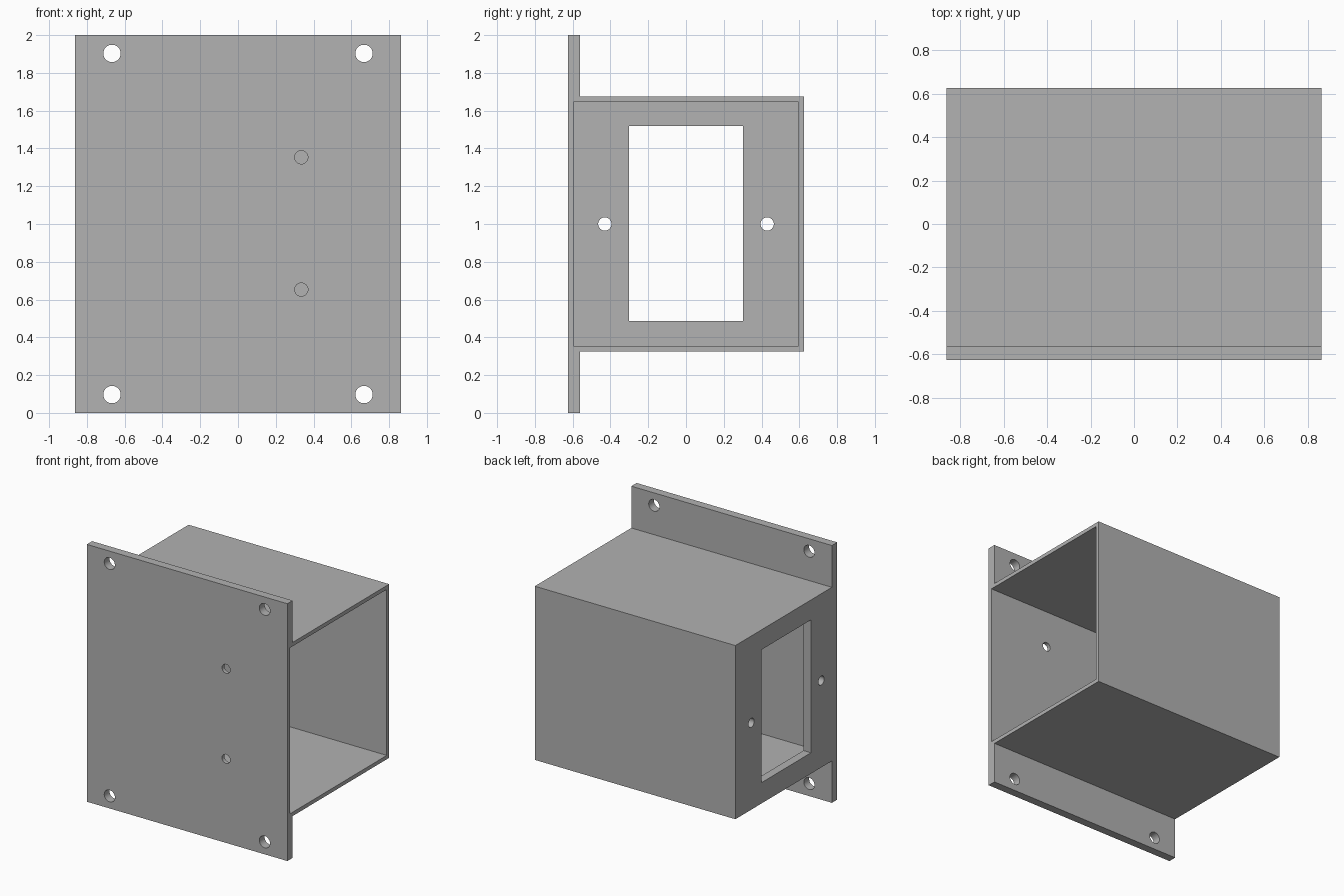
import bpy
import bmesh
import math
from mathutils import Matrix, Vector

cube = bpy.data.objects.get("Cube")
if cube:
    bpy.data.objects.remove(cube, do_unlink=True)

HALF_X, HALF_Y = 0.8625, 0.625
PLATE_BACK = -0.56
BOX_LOW, BOX_HIGH = 0.325, 1.675
SKIN = 0.03
END_WALL = 0.065

grey = bpy.data.materials.new("plain_grey")
grey.use_nodes = True
colour = (0.445, 0.445, 0.445, 1)
grey.diffuse_color = colour
grey.node_tree.nodes["Principled BSDF"].inputs["Base Color"].default_value = colour


def make_object(name, bm):
    bmesh.ops.recalc_face_normals(bm, faces=bm.faces)
    mesh = bpy.data.meshes.new(name)
    bm.to_mesh(mesh)
    bm.free()
    mesh.materials.append(grey)
    obj = bpy.data.objects.new(name, mesh)
    bpy.context.collection.objects.link(obj)
    return obj


def block(name, low, high):
    low, high = Vector(low), Vector(high)
    bm = bmesh.new()
    matrix = Matrix.Translation((low + high) / 2) @ Matrix.Diagonal((*(high - low), 1))
    bmesh.ops.create_cube(bm, size=1, matrix=matrix)
    return make_object(name, bm)


def drill(name, centre, radius, axis):
    turn = Matrix.Rotation(math.pi / 2, 4, "Y" if axis == "X" else "X")
    bm = bmesh.new()
    bmesh.ops.create_cone(bm, cap_ends=True, segments=32, radius1=radius,
                          radius2=radius, depth=0.2,
                          matrix=Matrix.Translation(centre) @ turn)
    return make_object(name, bm)


# Housing and mounting plate: one side profile extruded across the width
profile = [(-HALF_Y, 0), (PLATE_BACK, 0), (PLATE_BACK, BOX_LOW),
           (HALF_Y, BOX_LOW), (HALF_Y, BOX_HIGH), (PLATE_BACK, BOX_HIGH),
           (PLATE_BACK, 2), (-HALF_Y, 2)]
bm = bmesh.new()
face = bm.faces.new([bm.verts.new((-HALF_X, y, z)) for y, z in profile])
side = bmesh.ops.extrude_face_region(bm, geom=[face])["geom"]
bmesh.ops.translate(bm, vec=(2 * HALF_X, 0, 0),
                    verts=[v for v in side if isinstance(v, bmesh.types.BMVert)])
housing = make_object("mounting_housing", bm)

# Cavity, open on one end, and the window in the opposite end wall
cutters = [
    block("cavity_cutter",
          (-HALF_X + END_WALL, -HALF_Y + SKIN, BOX_LOW + SKIN),
          (HALF_X + 0.1, HALF_Y - SKIN, BOX_HIGH - SKIN)),
    block("window_cutter", (-HALF_X - 0.1, -0.303, 0.487),
          (-HALF_X + 0.2, 0.303, 1.52)),
]

# Corner mounting holes, front screw holes and end wall screw holes
for x in (-0.667, 0.667):
    for z in (0.097, 1.903):
        cutters.append(drill("corner_hole_cutter", (x, -0.59, z), 0.046, "Y"))
for z in (0.653, 1.353):
    cutters.append(drill("front_hole_cutter", (0.335, -0.6, z), 0.035, "Y"))
for y in (-0.43, 0.43):
    cutters.append(drill("end_hole_cutter", (-HALF_X + 0.03, y, 1.0), 0.035, "X"))

# Cut everything out, then discard the cutters
bpy.context.view_layer.objects.active = housing
for cutter in cutters:
    cutter.hide_render = True
    cut = housing.modifiers.new("cut", "BOOLEAN")
    cut.operation = "DIFFERENCE"
    cut.solver = "EXACT"
    cut.object = cutter
    bpy.ops.object.modifier_apply(modifier=cut.name)
    bpy.data.objects.remove(cutter, do_unlink=True)

# Smooth hole walls, sharp box edges
bpy.ops.object.select_all(action="DESELECT")
housing.select_set(True)
bpy.ops.object.shade_smooth_by_angle(angle=math.radians(30))
